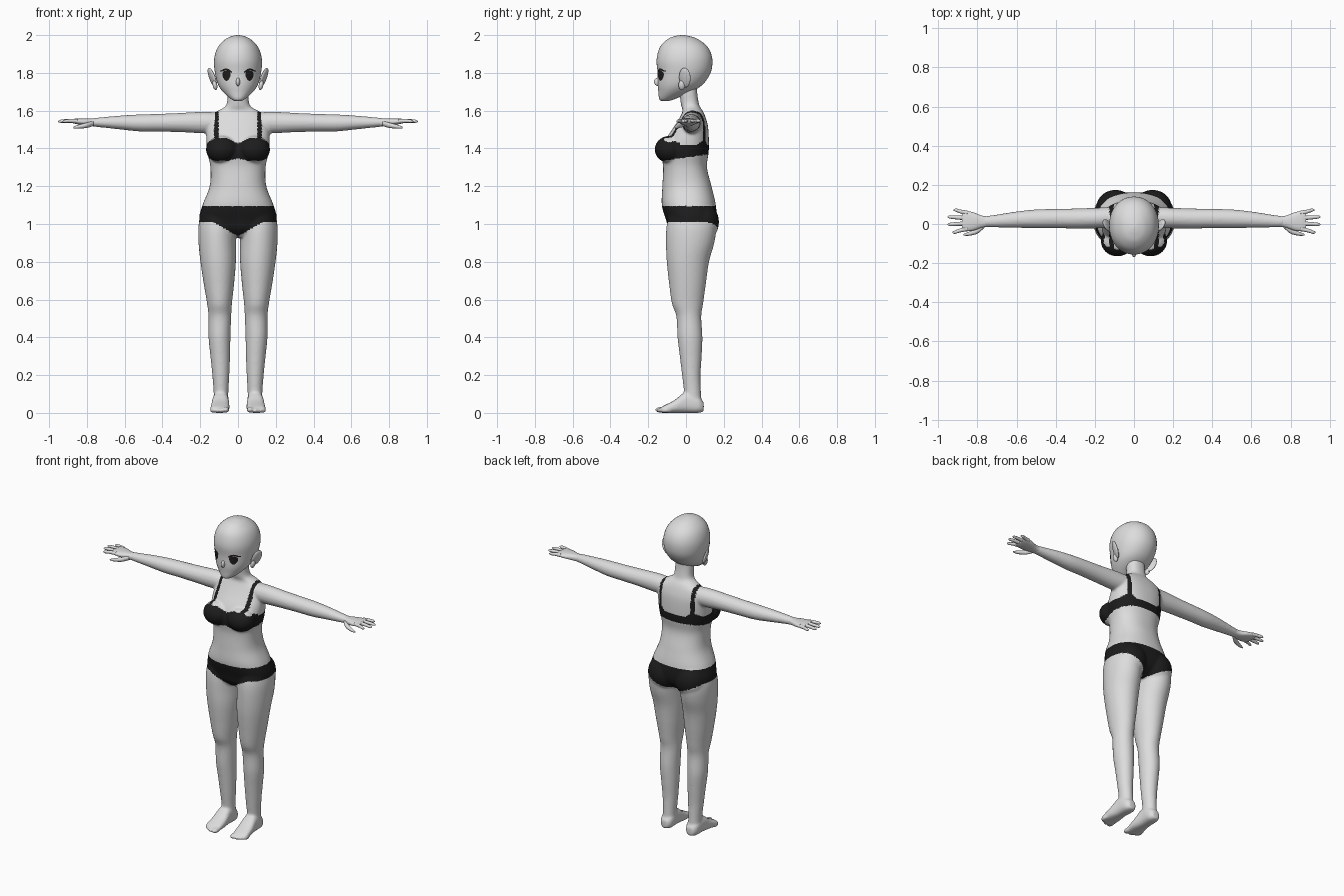
import bpy, bmesh, math
from mathutils import Matrix, Vector, Euler
from mathutils.bvhtree import BVHTree


def material(name, rgb):
    m = bpy.data.materials.new(name)
    m.diffuse_color = (*rgb, 1)
    return m


SKIN = material("pale_skin", (0.72, 0.72, 0.72))
DARK = material("dark_fabric", (0.012, 0.012, 0.012))
EYE = material("eye_black", (0.015, 0.012, 0.012))


def smooth_keys(keys, steps=5):
    """Catmull-Rom interpolation of key cross-sections."""
    out = []
    for i in range(len(keys) - 1):
        p0, p1, p2, p3 = (keys[max(i - 1, 0)], keys[i], keys[i + 1], keys[min(i + 2, len(keys) - 1)])
        for s in range(steps):
            t = s / steps
            out.append([0.5 * (2 * b + (c - a) * t + (2 * a - 5 * b + 4 * c - d) * t * t
                               + (3 * b - a - 3 * c + d) * t ** 3)
                        for a, b, c, d in zip(p0, p1, p2, p3)])
    out.append(list(keys[-1]))
    return out


def loft(bm, keys, axis="z", side=1, n=32, power=2.0):
    """Skin rings of (position, centre a, centre b, radius a, radius b) along an axis."""
    rings = []
    for t, a, b, ra, rb in smooth_keys(keys):
        ring = []
        for k in range(n):
            w = 2 * math.pi * k / n
            c, s = math.cos(w), math.sin(w)
            u = a + ra * math.copysign(abs(c) ** (2 / power), c)
            v = b + rb * math.copysign(abs(s) ** (2 / power), s)
            x, y, z = {"z": (u, v, t), "x": (t, u, v), "y": (u, t, v)}[axis]
            ring.append(bm.verts.new((x * side, y, z)))
        rings.append(ring)
    for r0, r1 in zip(rings, rings[1:]):
        for k in range(n):
            j = (k + 1) % n
            bm.faces.new((r0[k], r0[j], r1[j], r1[k]))
    bm.faces.new(rings[0])
    bm.faces.new(rings[-1])


def blob(bm, centre, radii, rot=(0, 0, 0)):
    mat = Matrix.LocRotScale(Vector(centre), Euler(rot), Vector(radii))
    bmesh.ops.create_uvsphere(bm, u_segments=24, v_segments=14, radius=1, matrix=mat)


def finish(bm, name, mats):
    bmesh.ops.recalc_face_normals(bm, faces=bm.faces)
    me = bpy.data.meshes.new(name)
    bm.to_mesh(me)
    bm.free()
    for m in mats:
        me.materials.append(m)
    for p in me.polygons:
        p.use_smooth = True
    ob = bpy.data.objects.new(name, me)
    bpy.context.collection.objects.link(ob)
    return ob


# Torso and neck
bm = bmesh.new()
loft(bm, [(0.93, 0, 0.02, 0.07, 0.07), (0.97, 0, 0.025, 0.16, 0.115), (1.02, 0, 0.028, 0.205, 0.133),
          (1.10, 0, 0.015, 0.188, 0.143), (1.20, 0, 0.005, 0.150, 0.130), (1.30, 0, -0.005, 0.146, 0.116),
          (1.38, 0, -0.005, 0.163, 0.125), (1.45, 0, 0.008, 0.168, 0.113), (1.52, 0, 0.028, 0.165, 0.088),
          (1.57, 0, 0.036, 0.150, 0.066), (1.60, 0, 0.035, 0.105, 0.053), (1.63, 0, 0.022, 0.062, 0.048),
          (1.70, 0, 0.012, 0.056, 0.047), (1.76, 0, 0.010, 0.058, 0.050)], n=48, power=2.3)

for s in (1, -1):
    # Chest and hip volume
    blob(bm, (0.085 * s, -0.088, 1.395), (0.085, 0.078, 0.072))
    blob(bm, (0.095 * s, 0.085, 1.01), (0.098, 0.090, 0.105))
    # Leg
    loft(bm, [(1.05, 0.105, 0.028, 0.095, 0.12), (0.98, 0.110, 0.028, 0.100, 0.132),
              (0.90, 0.110, 0.022, 0.099, 0.128), (0.80, 0.105, 0.010, 0.094, 0.112),
              (0.68, 0.101, 0.008, 0.080, 0.097), (0.58, 0.098, 0.008, 0.066, 0.083),
              (0.51, 0.096, 0.015, 0.060, 0.066), (0.40, 0.098, 0.021, 0.058, 0.066),
              (0.30, 0.094, 0.025, 0.052, 0.058), (0.20, 0.091, 0.028, 0.045, 0.049),
              (0.11, 0.090, 0.034, 0.039, 0.045), (0.04, 0.090, 0.036, 0.040, 0.048)], side=s)
    # Foot and toes
    loft(bm, [(0.094, 0.090, 0.032, 0.022, 0.024), (0.065, 0.090, 0.043, 0.040, 0.043),
              (0.00, 0.092, 0.055, 0.043, 0.055), (-0.06, 0.094, 0.034, 0.049, 0.034),
              (-0.11, 0.097, 0.021, 0.050, 0.021), (-0.13, 0.097, 0.016, 0.045, 0.016)],
         axis="y", side=s, power=2.6)
    blob(bm, (0.064 * s, -0.130, 0.016), (0.018, 0.035, 0.016))
    for i in range(4):
        blob(bm, ((0.092 + 0.015 * i) * s, -0.130 + 0.008 * i, 0.013), (0.011, 0.029, 0.013))
    # Arm
    loft(bm, [(0.08, 0.035, 1.535, 0.055, 0.050), (0.17, 0.031, 1.537, 0.053, 0.057),
              (0.30, 0.028, 1.537, 0.051, 0.051), (0.42, 0.028, 1.536, 0.049, 0.047),
              (0.52, 0.026, 1.535, 0.047, 0.045), (0.62, 0.021, 1.537, 0.040, 0.037),
              (0.72, 0.014, 1.538, 0.031, 0.027), (0.77, 0.012, 1.538, 0.027, 0.022)],
         axis="x", side=s)

# Fuse the body into one even skin
body = finish(bm, "body", [SKIN, DARK])
mod = body.modifiers.new("fuse", "REMESH")
mod.mode = "VOXEL"
mod.voxel_size = 0.007
mod = body.modifiers.new("soften", "SMOOTH")
mod.factor = 0.5
mod.iterations = 6
fused = bpy.data.meshes.new_from_object(body.evaluated_get(bpy.context.evaluated_depsgraph_get()))
body.modifiers.clear()
body.data = fused
fused.name = "body"
fused.materials.clear()
for m in (SKIN, DARK):
    fused.materials.append(m)


def is_fabric(p):
    """Swimwear areas: briefs, top band and shoulder straps."""
    ax, y, z = abs(p.x), p.y, p.z
    if z < 1.095:
        if y < 0.03:
            return z > 1.01 - 0.075 * max(0, 1 - ax / 0.13)
        return z > 1.01 - 0.085 * max(0, 1 - ax / 0.19)
    if ax > 0.185:
        return False
    low = 1.352 + 0.14 * y
    if y < -0.03:
        low += 0.015 * max(0, 1 - ax / 0.05)
        high = 1.425 + 0.03 * min(1, ax / 0.06) - 0.03 * max(0, (ax - 0.12) / 0.05)
    else:
        high = 1.42 + 0.03 * max(0, 1 - abs(ax - 0.115) / 0.04)
    return low < z < high or (abs(ax - 0.115) < 0.011 and 1.40 < z < 1.63)


for p in fused.polygons:
    p.use_smooth = True
    p.material_index = int(is_fabric(p.center))

# Hands
for s, label in ((1, "left"), (-1, "right")):
    bm = bmesh.new()
    loft(bm, [(0.735, 0.013, 1.538, 0.026, 0.022), (0.775, 0.012, 1.538, 0.030, 0.020),
              (0.82, 0.013, 1.541, 0.046, 0.018), (0.86, 0.015, 1.544, 0.052, 0.014),
              (0.88, 0.016, 1.545, 0.045, 0.009)], axis="x", side=s, n=24, power=2.4)
    for y0, y1, tip in ((0.056, 0.071, 0.922), (0.030, 0.036, 0.952), (0.003, -0.002, 0.952), (-0.024, -0.042, 0.928)):
        loft(bm, [(0.85, y0, 1.545, 0.012, 0.011), ((0.85 + tip) / 2, (y0 + y1) / 2, 1.546, 0.010, 0.010),
                  (tip - 0.012, y1, 1.544, 0.0085, 0.008), (tip, y1, 1.543, 0.003, 0.003)],
             axis="x", side=s, n=12)
    loft(bm, [(0.765, -0.005, 1.533, 0.014, 0.014), (0.80, -0.034, 1.523, 0.015, 0.014),
              (0.845, -0.050, 1.515, 0.010, 0.010), (0.872, -0.055, 1.511, 0.004, 0.004)],
         axis="x", side=s, n=12)
    finish(bm, label + "_hand", [SKIN])

# Head with nose
bm = bmesh.new()
loft(bm, [(1.650, 0, -0.112, 0.014, 0.016), (1.662, 0, -0.100, 0.038, 0.042), (1.70, 0, -0.058, 0.080, 0.088),
          (1.74, 0, -0.030, 0.106, 0.120), (1.80, 0, -0.010, 0.122, 0.140), (1.86, 0, -0.008, 0.127, 0.148),
          (1.91, 0, -0.009, 0.118, 0.139), (1.95, 0, -0.013, 0.097, 0.116), (1.982, 0, -0.018, 0.061, 0.074),
          (1.996, 0, -0.020, 0.027, 0.032), (2.0, 0, -0.020, 0.004, 0.004)], n=48, power=2.1)
bm.normal_update()
face_surface = BVHTree.FromBMesh(bm)
blob(bm, (0, -0.148, 1.752), (0.011, 0.021, 0.022), (0.35, 0, 0))
finish(bm, "head", [SKIN])


def face_plate(name, outline, mat):
    """Thin patch that hugs the face, filled in rings towards its middle."""
    bm = bmesh.new()
    n = len(outline)
    mx, mz = sum(p[0] for p in outline) / n, sum(p[1] for p in outline) / n
    rings = []
    for f in (1, 0.66, 0.33):
        ring = []
        for x, z in outline:
            px, pz = mx + (x - mx) * f, mz + (z - mz) * f
            hit = face_surface.ray_cast(Vector((px, -1, pz)), Vector((0, 1, 0)))[0]
            ring.append(bm.verts.new((px, (hit.y if hit else -0.1) - 0.003, pz)))
        rings.append(ring)
    for a, b in zip(rings, rings[1:]):
        for k in range(n):
            j = (k + 1) % n
            bm.faces.new((a[k], a[j], b[j], b[k]))
    bm.faces.new(rings[-1])
    bm.normal_update()
    if sum(f.normal.y for f in bm.faces) > 0:
        bmesh.ops.reverse_faces(bm, faces=bm.faces)
    me = bpy.data.meshes.new(name)
    bm.to_mesh(me)
    bm.free()
    me.materials.append(mat)
    bpy.context.collection.objects.link(bpy.data.objects.new(name, me))


for s, label in ((1, "left"), (-1, "right")):
    # Eye, narrower towards the bottom
    pts = []
    for k in range(24):
        w = 2 * math.pi * k / 24
        h = math.sin(w)
        pts.append((s * (0.061 + 0.022 * math.cos(w) * (1 + 0.2 * h)), 1.79 + (0.022 if h > 0 else 0.032) * h))
    face_plate(label + "_eye", pts, EYE)
    # Upper lash arc
    top, bottom = [], []
    for k in range(9):
        t = k / 8
        x, z = s * (0.033 + 0.062 * t), 1.803 + 0.014 * math.sin(math.pi * min(1, t * 1.1)) + 0.006 * t
        top.append((x, z + 0.004))
        bottom.append((x, z - 0.003))
    face_plate(label + "_lash", top + bottom[::-1], EYE)
    # Ear leaning outward at the top, with lobe
    bm = bmesh.new()
    blob(bm, (0.136 * s, -0.006, 1.775), (0.011, 0.033, 0.055), (-0.15, 0.32 * s, -0.45 * s))
    blob(bm, (0.122 * s, -0.022, 1.735), (0.012, 0.018, 0.026), (0, 0.2 * s, 0))
    finish(bm, label + "_ear", [SKIN])
